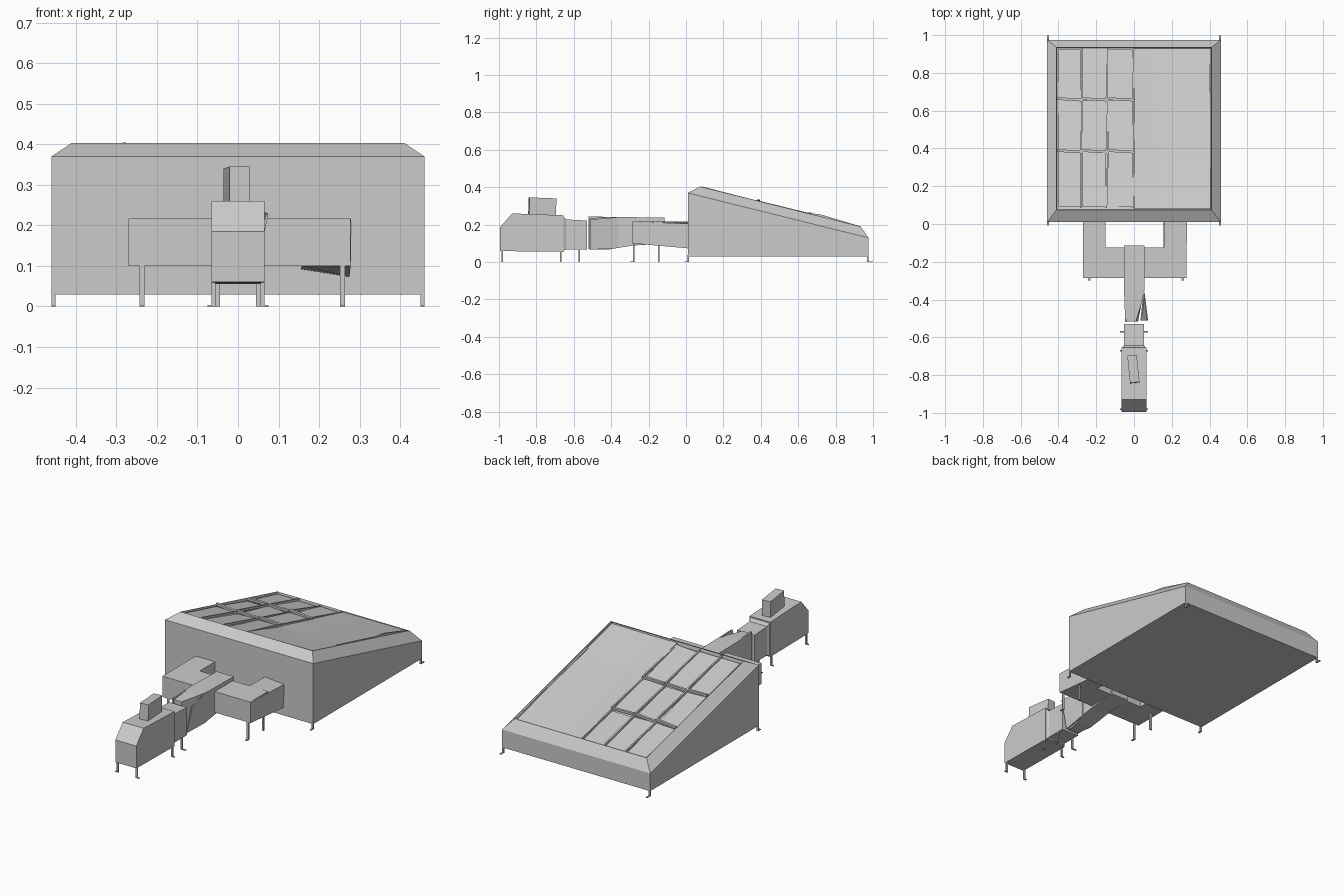
import bpy, bmesh, random
from math import radians
from mathutils import Vector

random.seed(4)
if "Cube" in bpy.data.objects:
    bpy.data.objects.remove(bpy.data.objects["Cube"], do_unlink=True)

grey = bpy.data.materials.new("plain_grey")
grey.use_nodes = True
grey.diffuse_color = (0.6, 0.6, 0.6, 1)
grey.node_tree.nodes["Principled BSDF"].inputs["Base Color"].default_value = (0.6, 0.6, 0.6, 1)


def finish(name, bm):
    bmesh.ops.recalc_face_normals(bm, faces=bm.faces)
    mesh = bpy.data.meshes.new(name)
    bm.to_mesh(mesh)
    bm.free()
    mesh.materials.append(grey)
    obj = bpy.data.objects.new(name, mesh)
    bpy.context.collection.objects.link(obj)
    return obj


def loft(name, rings):
    """Join four-cornered rings into a closed solid."""
    bm = bmesh.new()
    loops = [[bm.verts.new(p) for p in ring] for ring in rings]
    for a, b in zip(loops, loops[1:]):
        for i in range(4):
            j = (i + 1) % 4
            bm.faces.new((a[i], a[j], b[j], b[i]))
    bm.faces.new(loops[0])
    bm.faces.new(loops[-1])
    return finish(name, bm)


def section(y, x0, x1, z0, z1, lean=0):
    """Upright rectangle across y; lean shifts its top sideways."""
    return [(x0, y, z0), (x1, y, z0), (x1 + lean, y, z1), (x0 + lean, y, z1)]


def slab(x, y0, y1, front_z, back_z):
    """Sloping horizontal rectangle."""
    return [(-x, y0, front_z), (x, y0, front_z), (x, y1, back_z), (-x, y1, back_z)]


def box(name, x0, x1, y0, y1, z0, z1):
    return loft(name, [section(y0, x0, x1, z0, z1), section(y1, x0, x1, z0, z1)])


def leg(name, x, y, top, w=0.01, dx=0, dy=0):
    """Thin post with a flat foot pointing outward."""
    box(name + "_post", x - w / 2, x + w / 2, y - 0.004, y + 0.004, 0, top)
    fx, fy = x + dx, y + dy
    box(name + "_foot", min(x, fx) - w / 2, max(x, fx) + w / 2,
        min(y, fy) - 0.004, max(y, fy) + 0.004, 0, 0.004)


def roof(y):
    return 0.405 - 0.25 * (y - 0.07)


# Wedge-shaped main hall with bevelled rim and shallow tray in the roof
loft("main_hall", [
    slab(0.46, 0.01, 0.975, 0.03, 0.03),
    slab(0.46, 0.01, 0.975, 0.37, 0.13),
    slab(0.41, 0.075, 0.935, roof(0.075), roof(0.935)),
    slab(0.408, 0.078, 0.932, roof(0.078) - 0.02, roof(0.932) - 0.02)])
for side, sx in (("left", 1), ("right", -1)):
    leg("hall_front_leg_" + side, sx * 0.455, 0.012, 0.04, dy=-0.015)
    leg("hall_back_leg_" + side, sx * 0.455, 0.972, 0.04, dy=0.023)

# Gently warped sheet over one half of the roof
bm = bmesh.new()
xs, ys = (0, 0.13, 0.405), (0.08, 0.36, 0.66, 0.93)
sag = ((0.004, 0.012, 0.008, 0.004), (0.006, 0.016, 0.012, 0.004), (0.004, 0.004, -0.002, 0.003))
grid = [[bm.verts.new((x, y, roof(y) - d)) for y, d in zip(ys, col)] for x, col in zip(xs, sag)]
for a, b in zip(grid, grid[1:]):
    for j in range(3):
        bm.faces.new((a[j], b[j], b[j + 1], a[j + 1]))
sheet = finish("roof_sheet", bm)
thick = sheet.modifiers.new("thickness", "SOLIDIFY")
thick.thickness = 0.004

# Curled lip at the low outer edge of the sheet
loft("sheet_lip", [section(y, 0.398, 0.407, roof(y) - 0.01, roof(y) + h)
                   for y, h in ((0.3, 0.001), (0.65, 0.003), (0.72, 0.012), (0.93, 0.002))])

# Nine loose panels, slightly tilted, over the other half
xs, ys = (-0.405, -0.277, -0.142, -0.003), (0.085, 0.385, 0.66, 0.93)
for i in range(3):
    for j in range(3):
        corners = [(x, y, roof(y) - random.uniform(0.006, 0.016))
                   for x, y in ((xs[i] + 0.005, ys[j] + 0.005), (xs[i + 1] - 0.005, ys[j] + 0.005),
                                (xs[i + 1] - 0.005, ys[j + 1] - 0.005), (xs[i] + 0.005, ys[j + 1] - 0.005))]
        loft("roof_panel", [corners, [(x, y, z - 0.004) for x, y, z in corners]])


def beam(name, a, b, rise_a, rise_b, w=0.006):
    """Bent roof rib running between two plan points."""
    start, end = Vector((*a, roof(a[1]) + rise_a)), Vector((*b, roof(b[1]) + rise_b))
    side = Vector((-(b[1] - a[1]), b[0] - a[0], 0)).normalized() * w
    drop = Vector((0, 0, 0.012))
    loft(name, [[p - side - drop, p + side - drop, p + side, p - side] for p in (start, end)])


for i, x in enumerate(xs[1:]):
    for j in range(3):
        beam("roof_rib", (x - 0.004, ys[j]), (x + 0.004, ys[j + 1]),
             random.uniform(-0.006, 0.004), random.uniform(-0.006, 0.006), 0.004)
for y in ys[1:3]:
    for i in range(3):
        beam("cross_rib", (xs[i], y + 0.004), (xs[i + 1], y - 0.004),
             random.uniform(-0.002, 0.01), random.uniform(-0.002, 0.01), 0.007)

# U-shaped annex joined to the front of the hall
box("annex_bar", -0.27, 0.275, -0.285, -0.125, 0.1, 0.217)
box("annex_right_arm", -0.27, -0.15, -0.126, 0.015, 0.1, 0.217)
loft("annex_left_arm", [
    section(-0.285, 0.16, 0.278, 0.1, 0.217),
    [(0.155, 0.015, 0.092), (0.275, 0.015, 0.073), (0.28, 0.015, 0.205), (0.16, 0.015, 0.215)]])
for x in (-0.237, 0.258):
    leg("annex_front_leg", x, -0.28, 0.1, 0.012, dy=-0.015)
    leg("annex_back_leg", x, -0.145, 0.1, 0.012)

# Corridor leading forward, with its broken and twisted stretch
loft("corridor", [
    section(-0.285, -0.052, 0.055, 0.088, 0.24),
    section(-0.115, -0.052, 0.055, 0.1, 0.237)])
loft("broken_corridor", [
    section(-0.515, -0.035, 0.022, 0.066, 0.235, -0.012),
    section(-0.42, -0.05, 0.04, 0.066, 0.24),
    section(-0.35, -0.052, 0.055, 0.078, 0.241),
    section(-0.285, -0.052, 0.055, 0.088, 0.24)])
loft("loose_side_wall", [
    section(-0.512, 0.034, 0.04, 0.066, 0.228, 0.035),
    section(-0.36, 0.05, 0.056, 0.075, 0.24)])
loft("loose_right_wall", [
    section(-0.52, -0.046, -0.036, 0.07, 0.244),
    section(-0.35, -0.053, -0.046, 0.078, 0.24)])

# Narrow neck flaring into the front cabin
loft("neck", [
    section(-0.66, -0.064, 0.064, 0.058, 0.25),
    section(-0.642, -0.054, 0.054, 0.066, 0.228),
    section(-0.53, -0.054, 0.054, 0.066, 0.222)])
loft("front_cabin", [
    section(-0.995, -0.065, 0.065, 0.06, 0.185),
    section(-0.93, -0.065, 0.065, 0.058, 0.26),
    section(-0.655, -0.065, 0.065, 0.055, 0.25)])
for sx in (1, -1):
    leg("cabin_front_leg", sx * 0.06, -0.982, 0.065, dx=sx * 0.01)
    leg("cabin_back_leg", sx * 0.06, -0.67, 0.065, dx=sx * 0.01)
    leg("neck_leg", sx * 0.05, -0.57, 0.07, dx=sx * 0.02)

# Turned chimney block on the cabin roof
tower = box("chimney_block", -0.025, 0.025, -0.072, 0.072, 0, 0.095)
tower.location = (-0.003, -0.77, 0.248)
tower.rotation_euler = (radians(-2), 0, radians(6))
